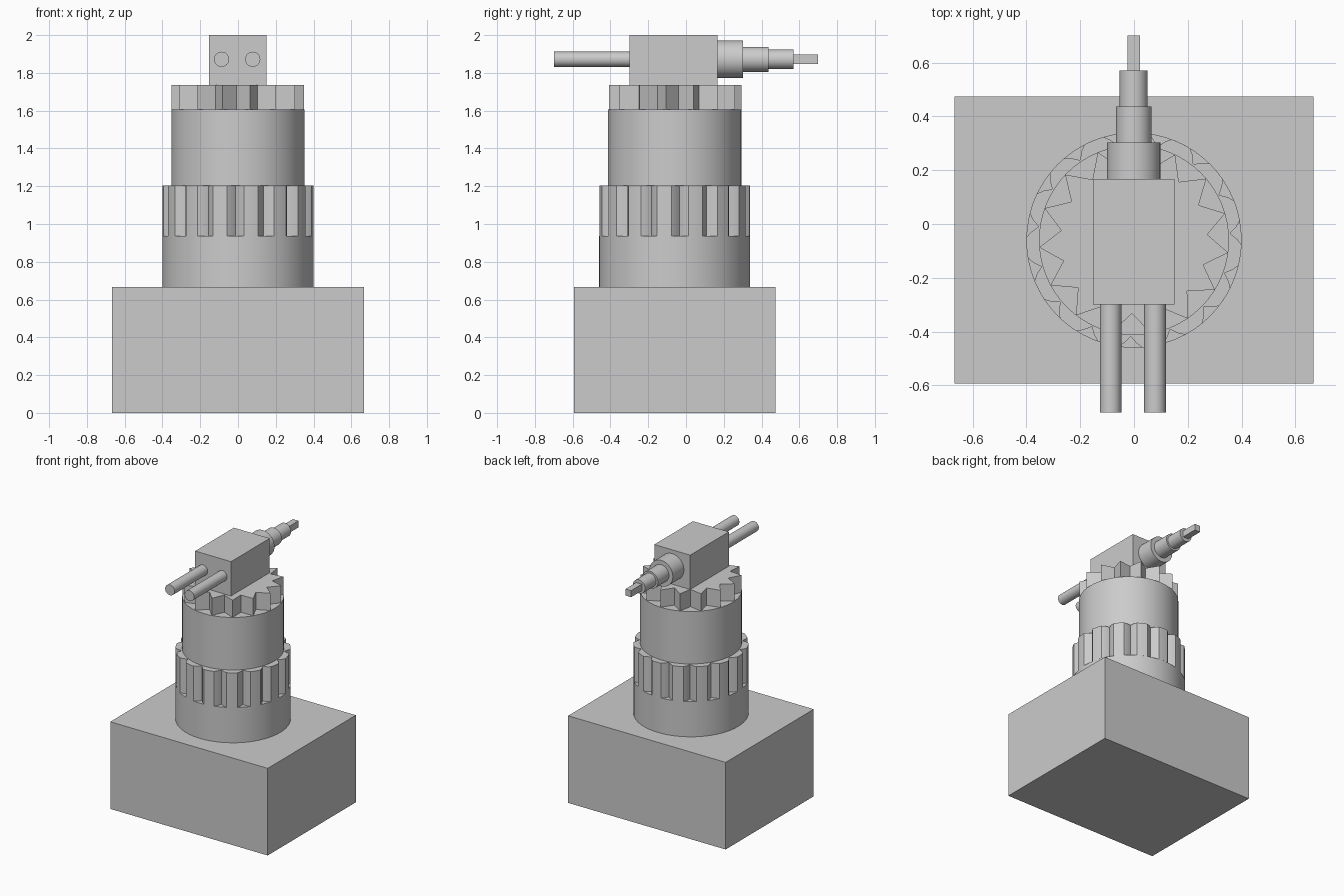
import bpy
import bmesh
from math import sin, cos, radians, pi
from mathutils import Matrix

default = bpy.data.objects.get("Cube")
if default:
    bpy.data.objects.remove(default, do_unlink=True)

# Single plain grey
grey = bpy.data.materials.new("plain grey")
grey.use_nodes = True
GREY = (0.6, 0.6, 0.6, 1)
grey.diffuse_color = GREY
grey.node_tree.nodes["Principled BSDF"].inputs["Base Color"].default_value = GREY

AXIS_Y = -0.06    # depth of the turret axis
TOOL_Z = 1.872    # height of the rods and chuck
TEETH = 15


def finish(name, bm, smooth=False):
    bmesh.ops.recalc_face_normals(bm, faces=bm.faces)
    mesh = bpy.data.meshes.new(name)
    bm.to_mesh(mesh)
    bm.free()
    mesh.materials.append(grey)
    obj = bpy.data.objects.new(name, mesh)
    bpy.context.collection.objects.link(obj)
    if smooth:
        bpy.ops.object.select_all(action='DESELECT')
        obj.select_set(True)
        bpy.context.view_layer.objects.active = obj
        bpy.ops.object.shade_smooth_by_angle(angle=radians(20))
    return obj


def box(name, low, high):
    bm = bmesh.new()
    size = [b - a for a, b in zip(low, high)]
    centre = [(a + b) / 2 for a, b in zip(low, high)]
    bmesh.ops.create_cube(bm, size=1, matrix=Matrix.Translation(centre) @ Matrix.Diagonal((*size, 1)))
    return finish(name, bm)


def drum(name, radius, low, high):
    bm = bmesh.new()
    bmesh.ops.create_cone(bm, cap_ends=True, segments=64, radius1=radius, radius2=radius,
                          depth=high - low, matrix=Matrix.Translation((0, AXIS_Y, (low + high) / 2)))
    return finish(name, bm, True)


def rod(name, radius, x, back, front):
    # Cylinder lying along y
    bm = bmesh.new()
    place = Matrix.Translation((x, (back + front) / 2, TOOL_Z)) @ Matrix.Rotation(pi / 2, 4, 'X')
    bmesh.ops.create_cone(bm, cap_ends=True, segments=40, radius1=radius, radius2=radius,
                          depth=abs(front - back), matrix=place)
    return finish(name, bm, True)


def gear(name, tooth, start, low, high, smooth=False):
    # Repeat one tooth profile of (angle, radius) around the axis, then extrude it
    bm = bmesh.new()
    verts = []
    for i in range(TEETH):
        for angle, radius in tooth:
            a = radians(start + angle + i * 360 / TEETH)
            verts.append(bm.verts.new((radius * cos(a), AXIS_Y + radius * sin(a), low)))
    base = bm.faces.new(verts)
    raised = bmesh.ops.extrude_face_region(bm, geom=[base], use_keep_orig=True)
    top = [v for v in raised["geom"] if isinstance(v, bmesh.types.BMVert)]
    bmesh.ops.translate(bm, verts=top, vec=(0, 0, high - low))
    return finish(name, bm, smooth)


# Base and stacked turret
box("base_block", (-0.667, -0.593, 0), (0.667, 0.473, 0.667))
drum("lower_drum", 0.4, 0.667, 0.937)
ridge = [(0, 0.358), (3.5, 0.384), (6.5, 0.4), (9, 0.4), (12, 0.4),
         (15, 0.4), (17.5, 0.4), (20.5, 0.384)]
gear("ridged_collar", ridge, -92, 0.937, 1.203, True)
drum("upper_drum", 0.353, 1.203, 1.605)
gear("toothed_ring", [(0, 0.273), (12, 0.353)], -91.6, 1.605, 1.737)

# Tool head with twin rods in front
box("head_block", (-0.153, -0.3, 1.737), (0.151, 0.168, 2.0))
for side, x in (("right", -0.087), ("left", 0.078)):
    rod(side + "_rod", 0.04, x, -0.3, -0.7)

# Stepped chuck and square bit behind
steps = [("chuck_collar", 0.099, 0.168, 0.302), ("chuck_sleeve", 0.066, 0.302, 0.436),
         ("chuck_nose", 0.052, 0.436, 0.57)]
for name, radius, start, end in steps:
    rod(name, radius, -0.001, start, end)
box("square_bit", (-0.025, 0.57, TOOL_Z - 0.025), (0.023, 0.7, TOOL_Z + 0.025))
